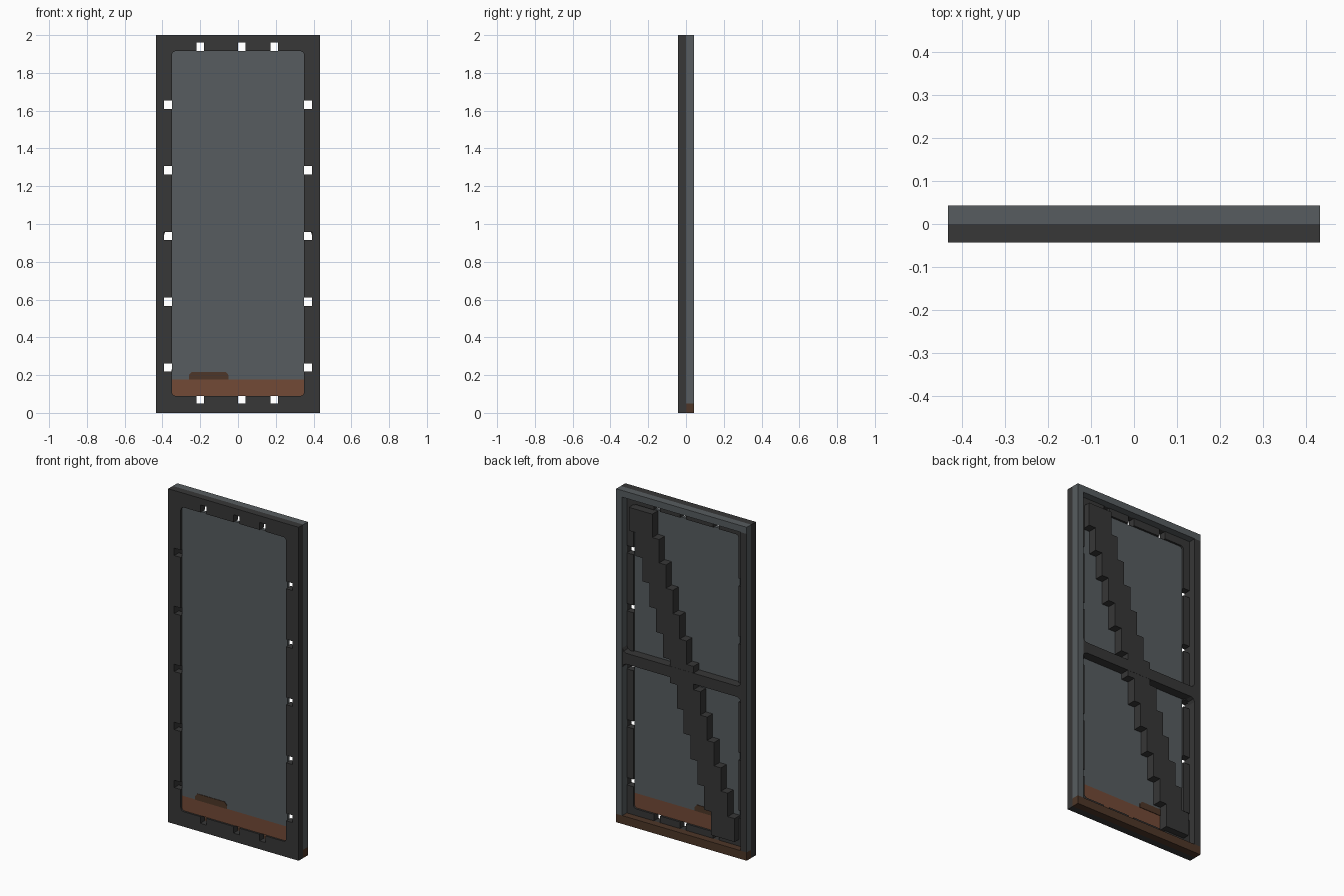
import bpy, bmesh
from math import sin, cos, pi

old = bpy.data.objects.get("Cube")
if old:
    bpy.data.objects.remove(old, do_unlink=True)


def material(name, rgb):
    m = bpy.data.materials.new(name)
    m.use_nodes = True
    m.diffuse_color = (*rgb, 1)
    m.node_tree.nodes["Principled BSDF"].inputs["Base Color"].default_value = (*rgb, 1)
    return m


DARK = material("dark steel", (0.038, 0.038, 0.038))
GREY = material("blue grey steel", (0.095, 0.108, 0.115))
RUST = material("rust brown", (0.17, 0.068, 0.037))
DEEP = material("deep brown", (0.075, 0.037, 0.021))


def prism(name, points, y0, y1, mat):
    """Extrude an outline in x and z from y0 to y1."""
    bm = bmesh.new()
    face = bm.faces.new([bm.verts.new((x, y0, z)) for x, z in points])
    out = bmesh.ops.extrude_face_region(bm, geom=[face])
    for v in out["geom"]:
        if isinstance(v, bmesh.types.BMVert):
            v.co.y = y1
    bmesh.ops.recalc_face_normals(bm, faces=bm.faces)
    mesh = bpy.data.meshes.new(name)
    bm.to_mesh(mesh)
    bm.free()
    mesh.materials.append(mat)
    ob = bpy.data.objects.new(name, mesh)
    bpy.context.collection.objects.link(ob)
    return ob


def rect(x0, x1, z0, z1):
    return [(x0, z0), (x1, z0), (x1, z1), (x0, z1)]


def rounded(x0, x1, z0, z1, r, steps=4):
    pts = []
    centres = [(x1 - r, z1 - r), (x0 + r, z1 - r), (x0 + r, z0 + r), (x1 - r, z0 + r)]
    for k, (cx, cz) in enumerate(centres):
        for s in range(steps + 1):
            a = (k + s / steps) * pi / 2
            pts.append((cx + r * cos(a), cz + r * sin(a)))
    return pts


def cut(ob, outlines):
    """Cut each outline through the object, then drop the cutters."""
    cutters = []
    for pts in outlines:
        c = prism("cutter", pts, -0.1, 0.1, DARK)
        c.hide_render = True
        mod = ob.modifiers.new("cut", "BOOLEAN")
        mod.operation, mod.solver, mod.object = "DIFFERENCE", "EXACT", c
        cutters.append(c)
    bpy.context.view_layer.update()
    ev = ob.evaluated_get(bpy.context.evaluated_depsgraph_get())
    mesh = bpy.data.meshes.new_from_object(ev)
    ob.modifiers.clear()
    ob.data = mesh
    for c in cutters:
        bpy.data.objects.remove(c, do_unlink=True)


W, D, H = 0.433, 0.043, 2.0      # outer half width, half depth, height
PX, P0, P1 = 0.35, 0.09, 1.915   # panel opening
LIP = 0.04                       # rear lip width

# Front frame with a rounded opening and bolt slots around it
frame = prism("front_frame", rect(-W, W, 0, H), -D, 0, DARK)
slots = [rounded(-PX, PX, P0, P1, 0.02)]
for x in (-0.2, 0.02, 0.193):
    slots.append(rect(x - 0.02, x + 0.02, P1 - 0.02, 1.96))
    slots.append(rect(x - 0.02, x + 0.02, 0.05, P0 + 0.02))
for i in range(5):
    z = 0.24 + 0.348 * i
    for s in (-1, 1):
        xs = sorted((s * 0.33, s * 0.393))
        slots.append(rect(*xs, z - 0.022, z + 0.022))
cut(frame, slots)

# Panel, its lower band and the small tab above the band
band = 0.178
prism("panel", rect(-PX, PX, band, P1), -0.032, -0.012, GREY)
prism("panel_lower_band", rect(-PX, PX, P0, band), -0.032, -0.012, RUST)
prism("panel_tab", [(-0.26, band), (-0.05, band), (-0.05, 0.2), (-0.065, 0.217),
                    (-0.245, 0.217), (-0.26, 0.2)], -0.035, -0.009, DEEP)

# Rear lip: top rail, two stiles and bottom rail
base = 0.05
prism("rear_top_rail", rect(-W, W, H - LIP, H), 0, D, GREY)
prism("rear_bottom_rail", rect(-W, W, 0, base), 0, D, DEEP)
prism("rear_left_stile", rect(W - LIP, W, base, H - LIP), 0, D, GREY)
right = prism("rear_right_stile", rect(-W, LIP - W, base, H - LIP), 0, D, DARK)
right.data.materials.append(GREY)
for f in right.data.polygons:
    if f.normal.x < -0.5:
        f.material_index = 1

# Crossbar with flared ends
e, b, t, fl = W - LIP, 0.965, 1.03, 0.025
prism("rear_crossbar", [(-e, b - fl), (-e + 0.008, b - 0.008), (-e + fl, b),
                        (e - fl, b), (e - 0.008, b - 0.008), (e, b - fl),
                        (e, t + fl), (e - 0.008, t + 0.008), (e - fl, t),
                        (-e + fl, t), (-e + 0.008, t + 0.008), (-e, t + fl)],
      -0.012, D - 0.001, DARK)

# Stepped diagonal brace
N = 13
rise = (1.91 - 0.09) / N
low, high = [], []
for i in range(N):
    cx = 0.273 - 0.0455 * i
    top = 1.91 - rise * i
    low += [(cx - 0.078, top), (cx - 0.078, top - rise)]
    high += [(cx + 0.078, top), (cx + 0.078, top - rise)]
prism("diagonal_brace", low + high[::-1], -0.012, D - 0.002, DARK)
